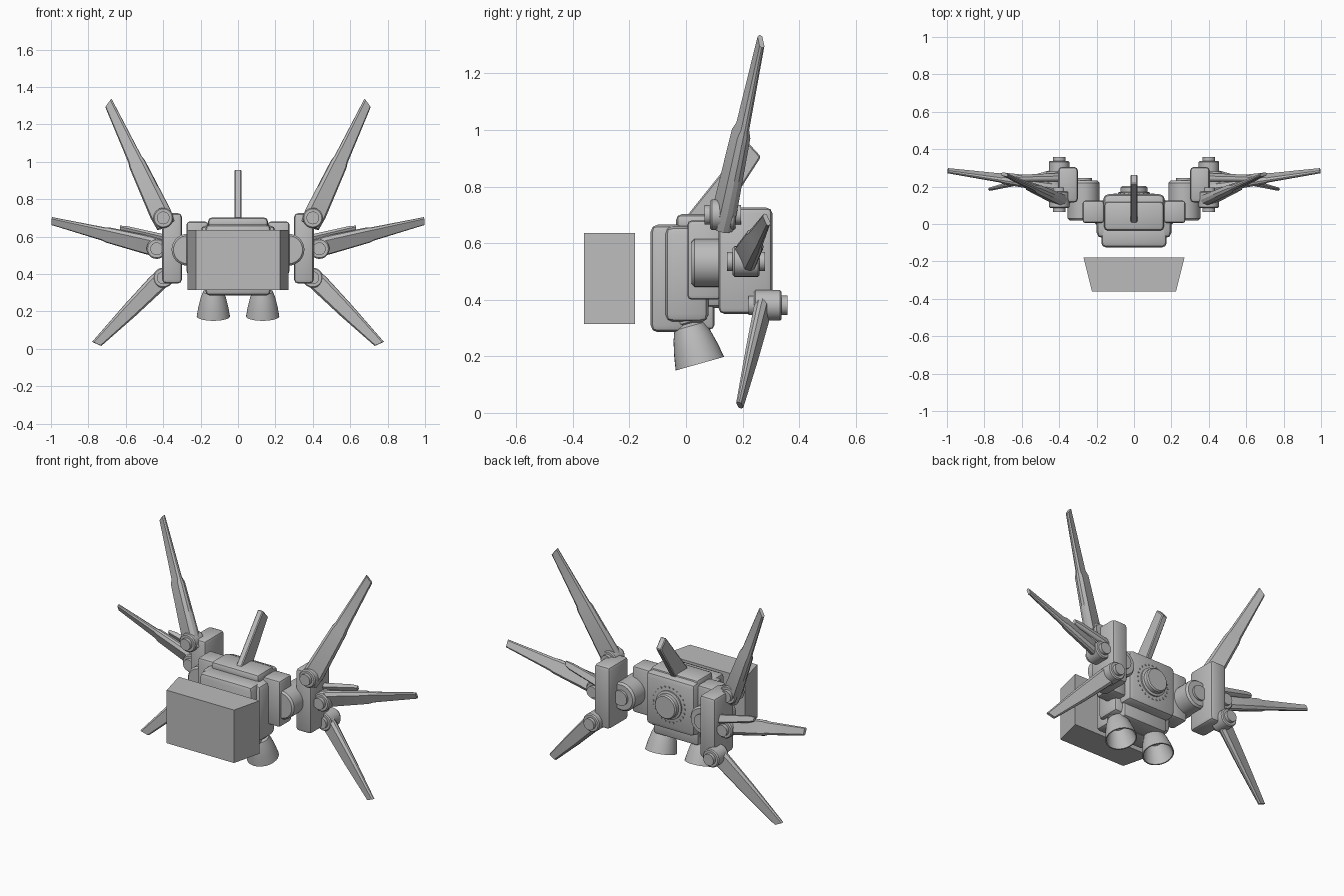
import bpy, bmesh, math
from mathutils import Vector, Matrix

if "Cube" in bpy.data.objects:
    bpy.data.objects.remove(bpy.data.objects["Cube"])

GREY = (0.5, 0.5, 0.5, 1.0)
grey = bpy.data.materials.new("plain_grey")
grey.use_nodes = True
grey.diffuse_color = GREY
grey.node_tree.nodes["Principled BSDF"].inputs["Base Color"].default_value = GREY


def finish(name, bm, mirror=False):
    bmesh.ops.recalc_face_normals(bm, faces=bm.faces)
    mesh = bpy.data.meshes.new(name)
    bm.to_mesh(mesh)
    bm.free()
    mesh.materials.append(grey)
    mesh.shade_smooth()
    mesh.set_sharp_from_angle(angle=math.radians(32))
    obj = bpy.data.objects.new(name, mesh)
    bpy.context.collection.objects.link(obj)
    if mirror:
        obj.modifiers.new("Mirror", "MIRROR")
    return obj


def box(name, lo, hi, bevel=0.015, segments=2, mirror=False):
    lo, hi = Vector(lo), Vector(hi)
    bm = bmesh.new()
    place = Matrix.Translation((lo + hi) / 2) @ Matrix.Diagonal((*(hi - lo), 1))
    bmesh.ops.create_cube(bm, size=1, matrix=place)
    if bevel:
        bmesh.ops.bevel(bm, geom=bm.edges[:], offset=bevel, segments=segments,
                        profile=0.5, affect="EDGES")
    return finish(name, bm, mirror)


def prism(name, outline, half, bevel=0, vertical=False):
    """Extrude a side outline (y, z) across x, or a plan outline (x, y) up z."""
    bm = bmesh.new()
    low, high = half if vertical else (-half, half)
    place = (lambda p, e: (p[0], p[1], e)) if vertical else (lambda p, e: (e, p[0], p[1]))
    face = bm.faces.new([bm.verts.new(place(p, low)) for p in outline])
    out = bmesh.ops.extrude_face_region(bm, geom=[face])
    axis = Vector((0, 0, 1)) if vertical else Vector((1, 0, 0))
    bmesh.ops.translate(bm, vec=axis * (high - low),
                        verts=[v for v in out["geom"] if isinstance(v, bmesh.types.BMVert)])
    if bevel:
        bmesh.ops.bevel(bm, geom=bm.edges[:], offset=bevel, segments=1, affect="EDGES")
    return finish(name, bm)


def lathe(name, origin, axis, profile, mirror=True, steps=32):
    """Turn a (radius, distance) profile around an axis."""
    bm = bmesh.new()
    turn = Matrix.Translation(origin) @ Vector(axis).to_track_quat("Z", "Y").to_matrix().to_4x4()
    verts = [bm.verts.new((r, 0, h)) for r, h in profile]
    edges = [bm.edges.new(pair) for pair in zip(verts, verts[1:])]
    bmesh.ops.spin(bm, geom=verts + edges, cent=(0, 0, 0), axis=(0, 0, 1),
                   angle=math.tau, steps=steps)
    bmesh.ops.remove_doubles(bm, verts=bm.verts, dist=0.0005)
    bmesh.ops.transform(bm, matrix=turn, verts=bm.verts)
    return finish(name, bm, mirror)


def blade(name, start, end, across, stations, skew):
    """Loft a chamfered section through (position, half width, half thickness)."""
    start, end = Vector(start), Vector(end)
    along = (end - start).normalized()
    across = Vector(across)
    across = (across - along * across.dot(along)).normalized()
    normal = along.cross(across)
    section = [(1, .3), (.75, 1), (-.75, 1), (-1, .3),
               (-1, -.3), (-.75, -1), (.75, -1), (1, -.3)]
    bm = bmesh.new()
    rings = []
    for t, w, d in stations:
        cut = skew if t == 1 else 0
        rings.append([bm.verts.new(start.lerp(end, t) + across * (u * w)
                                   + normal * (v * d) - along * (cut * u)) for u, v in section])
    for a, b in zip(rings, rings[1:]):
        for i in range(8):
            j = (i + 1) % 8
            bm.faces.new((a[i], a[j], b[j], b[i]))
    bm.faces.new(rings[0])
    bm.faces.new(rings[-1])
    return finish(name, bm, True)


# Central pack, built from stacked rounded shells
box("front_shell", (-.175, -.125, .285), (.175, 0, .665), .025)
box("middle_shell", (-.2, -.075, .32), (.2, .08, .66), .03)
box("lower_rear_step", (-.15, -.02, .295), (.15, .1, .42), .015)
box("rear_shell", (-.165, -.01, .37), (.165, .16, .69), .03)
box("top_cap", (-.16, -.035, .64), (.16, .12, .702), .02)

# Round hatch with a ring of small studs on the back
lathe("back_hatch", (0, .15, .53), (0, 1, 0),
      [(0, 0), (.085, 0), (.085, .018), (.072, .022), (.072, .045), (.065, .052), (0, .052)], False)
bm = bmesh.new()
for i in range(24):
    a = math.tau * i / 24
    spot = Matrix.Translation((.105 * math.cos(a), .16, .53 + .105 * math.sin(a)))
    bmesh.ops.create_cube(bm, size=.008, matrix=spot)
finish("hatch_studs", bm)

# Raked dorsal fin
prism("top_fin", [(-.01, .68), (.215, .96), (.265, .905), (.12, .68)], .018, .005)

# Tapered block carried ahead of the pack
prism("front_block", [(-.225, -.36), (.225, -.36), (.27, -.18), (-.27, -.18)],
      (.315, .635), 0, True)

# Shoulder blocks, rotary joints and wing pylons
box("shoulder_block", (.16, .005, .4), (.275, .125, .68), .015, 2, True)
lathe("shoulder_joint", (.27, .02, .53), (0, 1, 0),
      [(0, 0), (.075, 0), (.085, .01), (.085, .2), (.075, .212), (.045, .212),
       (.045, .225), (0, .225)])
box("wing_pylon", (.3, .115, .35), (.405, .305, .725), .02, 2, True)

# Hinge barrels with smaller end caps
for name, spot, length in (("upper_hinge", (.4, .065, .7), .13),
                           ("middle_hinge", (.435, .145, .535), .135),
                           ("lower_hinge", (.4, .22, .38), .138)):
    e = length
    lathe(name, spot, (0, 1, 0),
          [(0, 0), (.034, 0), (.034, .02), (.048, .02), (.054, .026), (.054, e - .026),
           (.048, e - .02), (.034, e - .02), (.034, e), (0, e)])

# Wing blades
blade("upper_blade", (.385, .125, .66), (.692, .265, 1.313), (.9, .3, -.43),
      [(0, .052, .03), (.1, .058, .03), (.5, .046, .024), (.54, .04, .015), (1, .025, .009)], .012)
blade("middle_blade", (.42, .205, .54), (.995, .285, .683), (.05, .4, -.9),
      [(0, .05, .024), (.1, .053, .024), (.48, .043, .02), (.52, .038, .014), (1, .022, .008)], .003)
blade("small_blade", (.39, .25, .585), (.63, .245, .645), (0, .4, -.9),
      [(0, .026, .016), (.85, .02, .013), (1, .014, .008)], .004)
blade("lower_blade", (.4, .275, .385), (.755, .19, .027), (.72, -.15, .69),
      [(0, .046, .022), (.1, .05, .022), (.5, .042, .017), (1, .025, .009)], -.01)

# Thrusters: necks, collars and hollow bells
lathe("thruster", (.132, -.03, .455), (0, .27, -.96),
      [(0, 0), (.045, 0), (.052, .008), (.052, .085), (.04, .095), (.04, .115), (.05, .118),
       (.05, .14), (.04, .145), (.055, .155), (.068, .19), (.08, .24), (.089, .292),
       (.082, .292), (.072, .24), (.055, .18), (0, .17)])
